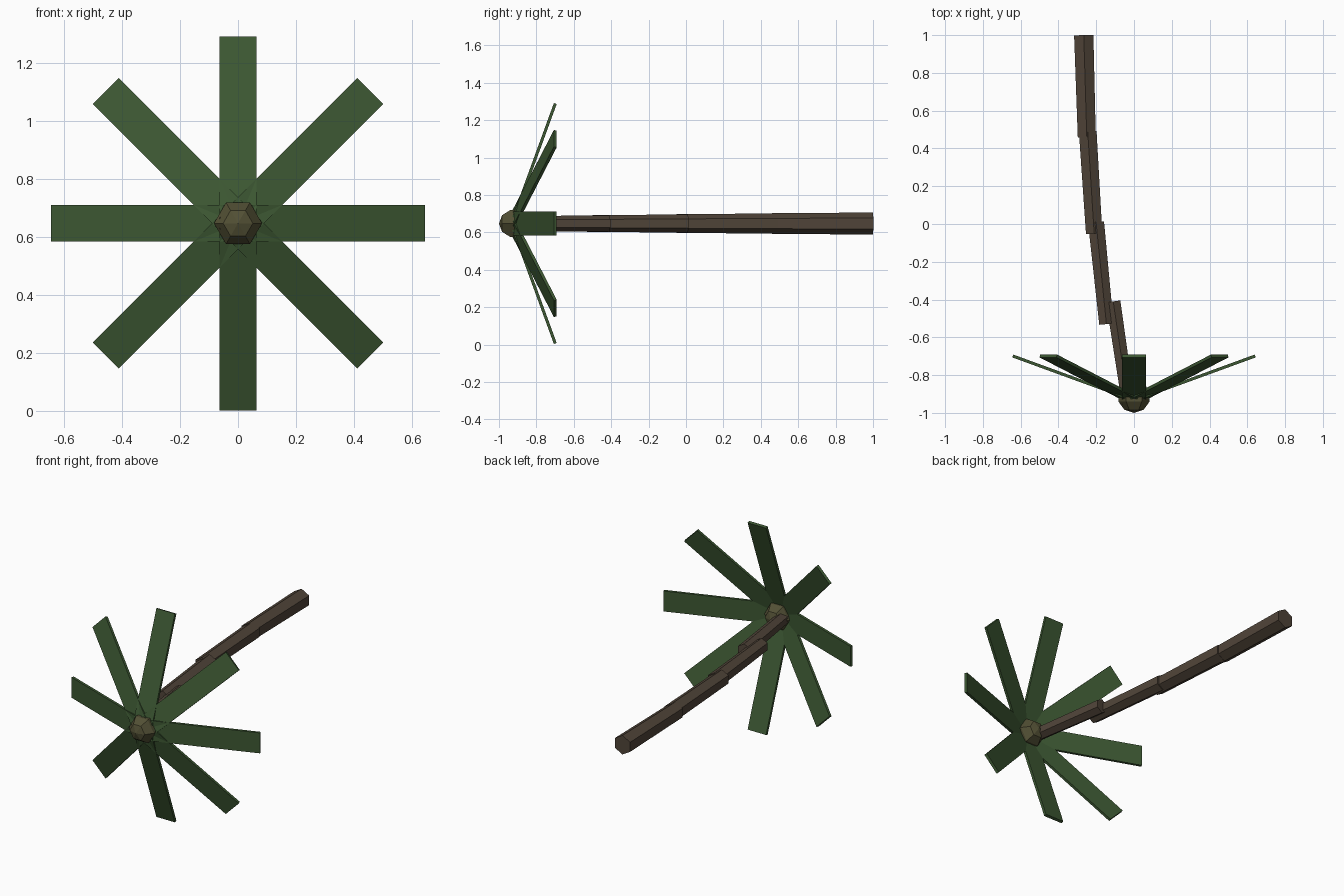
import bpy, bmesh, math
from mathutils import Matrix, Vector

if "Cube" in bpy.data.objects:
    bpy.data.objects.remove(bpy.data.objects["Cube"])

Z0 = 0.647  # height of the trunk and crown axis


def material(name, rgb):
    m = bpy.data.materials.new(name)
    m.diffuse_color = (*rgb, 1)
    m.use_nodes = True
    m.node_tree.nodes["Principled BSDF"].inputs["Base Color"].default_value = m.diffuse_color
    return m


def add_object(name, bm, mat):
    me = bpy.data.meshes.new(name)
    bm.to_mesh(me)
    bm.free()
    me.materials.append(mat)
    ob = bpy.data.objects.new(name, me)
    bpy.context.collection.objects.link(ob)
    return ob


bark = material("bark", (0.080, 0.058, 0.040))
leaf = material("leaf", (0.045, 0.095, 0.032))
bud = material("bud", (0.085, 0.080, 0.035))


# Trunk: overlapping tapered six-sided segments, base to crown
def trunk_segment(name, x0, y0, r0, x1, y1, r1):
    a, b = Vector((x0, y0, Z0)), Vector((x1, y1, Z0))
    d = b - a
    bm = bmesh.new()
    # local x axis points up so that hexagon corners lie top and bottom
    up, n = Vector((0, 0, 1)), d.normalized()
    frame = Matrix((up, n.cross(up), n)).transposed().to_4x4()
    bmesh.ops.create_cone(bm, cap_ends=True, segments=6, radius1=r0, radius2=r1,
                          depth=d.length,
                          matrix=Matrix.Translation((a + b) / 2) @ frame
                          @ Matrix.Rotation(math.radians(90), 4, 'Z'))
    add_object(name, bm, bark)


segments = [(-0.266, 1.0, 0.059, -0.250, 0.46, 0.055),
            (-0.245, 0.49, 0.054, -0.211, -0.05, 0.050),
            (-0.201, 0.01, 0.049, -0.146, -0.53, 0.044),
            (-0.110, -0.41, 0.044, -0.030, -0.95, 0.039)]
for i, s in enumerate(segments):
    trunk_segment(f"trunk_segment_{i + 1}", *s)

# Fronds: eight thin boards swept back from the crown
SWEEP, LENGTH, WIDTH, THICK = 0.35, 0.683, 0.126, 0.016
for i in range(8):
    bm = bmesh.new()
    bmesh.ops.create_cube(bm, size=1, matrix=Matrix.Translation((LENGTH / 2, 0, 0))
                          @ Matrix.Diagonal((LENGTH, THICK, WIDTH, 1)))
    bm.transform(Matrix.Translation((0, -0.933, Z0))
                 @ Matrix.Rotation(i * math.pi / 4, 4, 'Y')
                 @ Matrix.Rotation(SWEEP, 4, 'Z'))
    add_object(f"frond_{i + 1}", bm, leaf)

# Crown bud: faceted six-sided ball with its pole facing front
bm = bmesh.new()
bmesh.ops.create_uvsphere(bm, u_segments=6, v_segments=5, radius=0.087,
                          matrix=Matrix.Translation((0, -0.913, Z0))
                          @ Matrix.Rotation(math.pi / 2, 4, 'X')
                          @ Matrix.Rotation(math.pi / 2, 4, 'Z'))
add_object("crown_bud", bm, bud)
